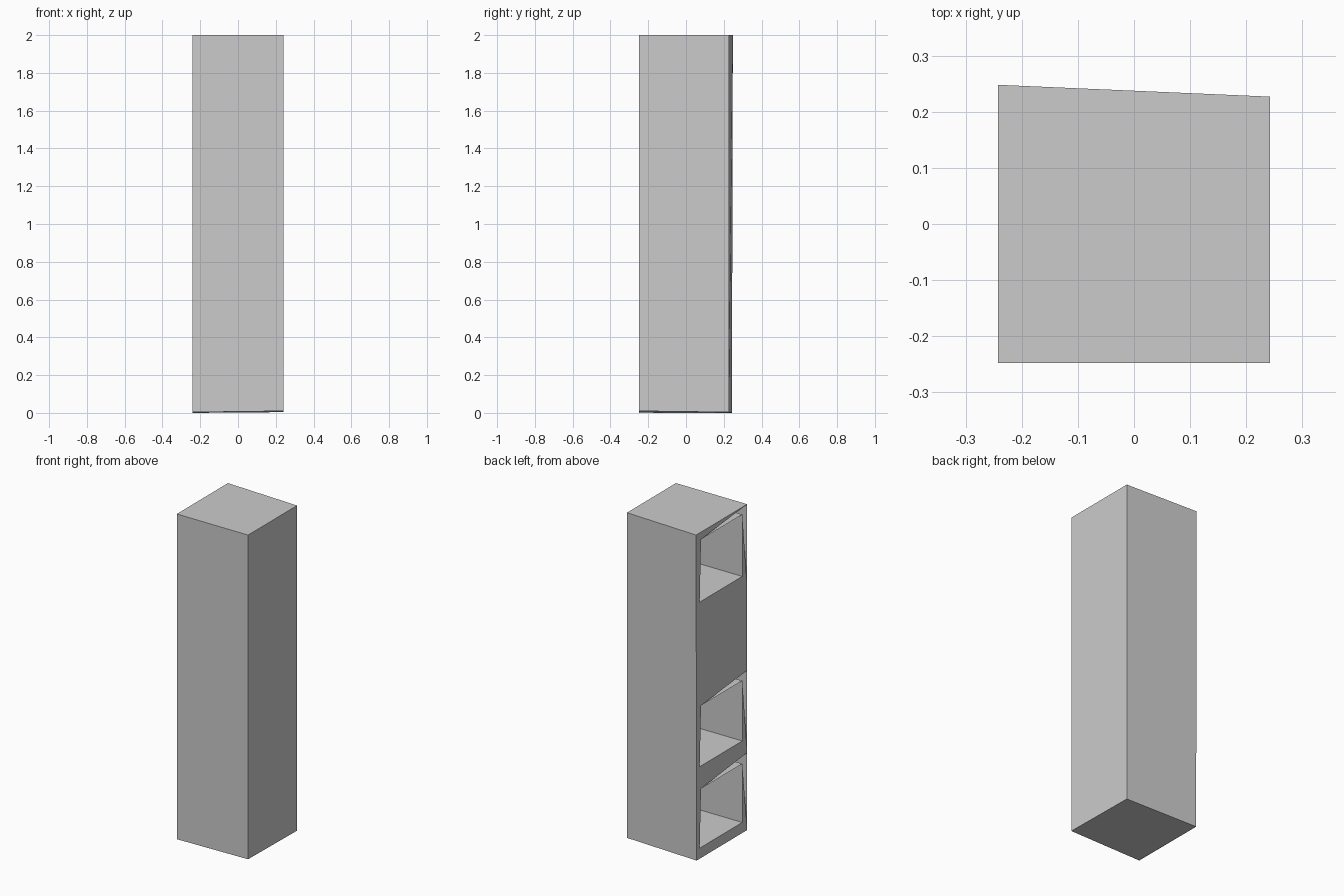
import bpy, bmesh

if "Cube" in bpy.data.objects:
    bpy.data.objects.remove(bpy.data.objects["Cube"])

def make_object(name, polys):
    """Mesh object from a list of polygons, welding shared corners."""
    bm = bmesh.new()
    for poly in polys:
        bm.faces.new([bm.verts.new(p) for p in poly])
    bmesh.ops.remove_doubles(bm, verts=bm.verts, dist=0.0002)
    me = bpy.data.meshes.new(name)
    bm.to_mesh(me)
    bm.free()
    ob = bpy.data.objects.new(name, me)
    bpy.context.collection.objects.link(ob)
    return ob

X, H = 0.242, 2.0
FRONT = -0.248
CELLS = [(0.065, 0.425), (0.565, 0.935), (1.07, 1.445), (1.575, 1.955)]
BANDS = [0.0, 0.475, 0.98, 1.49, H]
COVERED = 2          # this compartment is closed by the side panel

def back_y(z):       # rear edge of the open side leans very slightly
    return 0.243 + 0.005 * z / H

def hole(i):
    """Opening corners on the open side: bottom rear, bottom front, top front, top rear."""
    lo, hi = CELLS[i]
    return [(-X, 0.213, lo), (-X, -0.2, lo), (-X, -0.2, hi), (-X, 0.2, hi)]

# Outer shell: slightly irregular box without its open side
b = [(-X, FRONT, 0.004), (X, FRONT, 0.01), (X, 0.227, 0.004), (-X, back_y(0), 0)]
t = [(-X, FRONT, H), (X, FRONT, H), (X, 0.227, H), (-X, back_y(H), H)]
shell = [b[::-1], t] + [[b[i], b[i + 1], t[i + 1], t[i]] for i in range(3)]
make_object("cabinet_shell", shell)

# Open side: a frame around each opening, leaving a thin wedge gap above and in front
panel = []
for i in range(4):
    z0, z1 = BANDS[i], BANDS[i + 1]
    rb, fb = (-X, back_y(z0), z0), (-X, FRONT, z0)
    rt, ft = (-X, back_y(z1), z1), (-X, FRONT, z1)
    if i == COVERED:
        panel.append([rb, fb, ft, rt])
        continue
    br, bf, tf, tr = hole(i)
    panel += [[rb, br, tr, rt], [rb, fb, bf, br], [fb, tf, bf], [rt, tr, ft]]
make_object("side_frame", panel)

# Compartments: thin-walled boxes open towards the side frame
for i, (lo, hi) in enumerate(CELLS):
    o = hole(i)
    e = [(0.195, 0.185, lo), (0.195, -0.2, lo), (0.195, -0.2, hi), (0.195, 0.18, hi)]
    walls = [[o[k], o[(k + 1) % 4], e[(k + 1) % 4], e[k]] for k in range(4)]
    make_object(f"compartment_{i + 1}", walls + [e])
